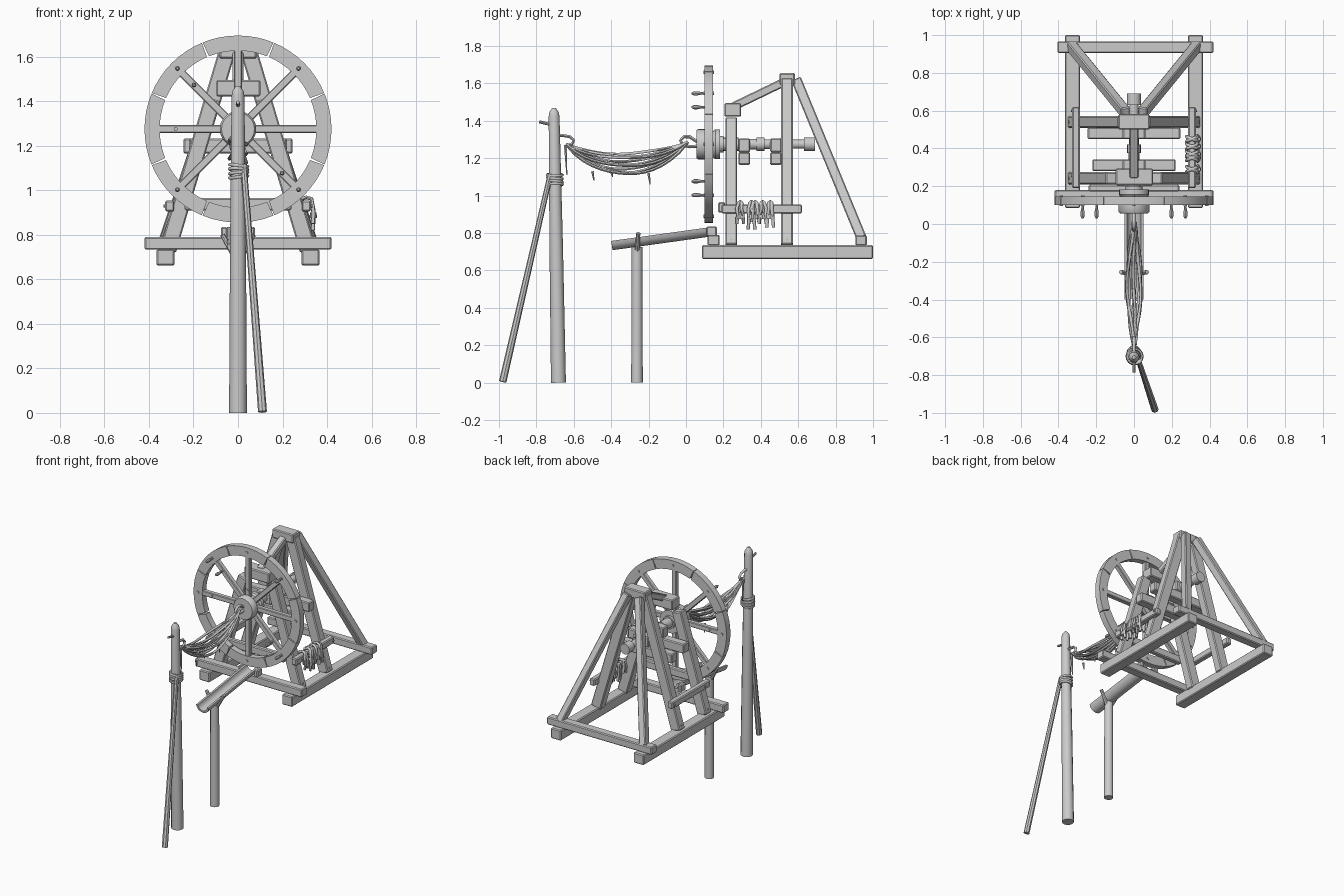
import bpy, bmesh, math, random
from mathutils import Vector, Matrix

if "Cube" in bpy.data.objects:
    bpy.data.objects.remove(bpy.data.objects["Cube"])

random.seed(4)
GREY = bpy.data.materials.new("weathered_grey")
GREY.diffuse_color = (0.6, 0.6, 0.6, 1)
GREY.use_nodes = True
GREY.node_tree.nodes["Principled BSDF"].inputs["Base Color"].default_value = GREY.diffuse_color
CZ = 1.275          # height of the wheel axis


def finish(name, bm, bevel=0.0, smooth=False):
    bmesh.ops.recalc_face_normals(bm, faces=bm.faces)
    me = bpy.data.meshes.new(name)
    bm.to_mesh(me)
    bm.free()
    ob = bpy.data.objects.new(name, me)
    bpy.context.collection.objects.link(ob)
    me.materials.append(GREY)
    if bevel:
        m = ob.modifiers.new("edge", 'BEVEL')
        m.width, m.segments = bevel, 1
    if smooth:
        bpy.ops.object.select_all(action='DESELECT')
        ob.select_set(True)
        bpy.context.view_layer.objects.active = ob
        bpy.ops.object.shade_smooth_by_angle(angle=math.radians(40))
    return ob


def frame(p0, p1, side):
    z = (p1 - p0).normalized()
    y = (side - z * side.dot(z)).normalized()
    x = y.cross(z)
    m = Matrix((x, y, z)).transposed().to_4x4()
    m.translation = (p0 + p1) / 2
    return m


def beam(name, p0, p1, w, t, side=(0, 1, 0), bevel=0.006):
    """Squared timber from p0 to p1; t is its thickness along side."""
    p0, p1 = Vector(p0), Vector(p1)
    bm = bmesh.new()
    m = frame(p0, p1, Vector(side)) @ Matrix.Diagonal((w, t, (p1 - p0).length, 1))
    bmesh.ops.create_cube(bm, size=1, matrix=m)
    return finish(name, bm, bevel)


def box(name, x0, x1, y0, y1, z0, z1):
    zm, ym = (z0 + z1) / 2, (y0 + y1) / 2
    return beam(name, (x0, ym, zm), (x1, ym, zm), z1 - z0, y1 - y0)


def lathe(name, p0, p1, prof, n=12):
    """Turned part along p0-p1; prof lists (fraction along, radius)."""
    p0, p1 = Vector(p0), Vector(p1)
    d = p1 - p0
    side = Vector((0, 0, 1)) if abs(d.normalized().z) < 0.9 else Vector((0, 1, 0))
    m = frame(p0, p1, side)
    L = d.length
    bm = bmesh.new()
    rings = [[bm.verts.new(m @ Vector((r * math.cos(2 * math.pi * k / n),
              r * math.sin(2 * math.pi * k / n), (f - 0.5) * L))) for k in range(n)]
             for f, r in prof]
    for a, b in zip(rings, rings[1:]):
        for k in range(n):
            bm.faces.new((a[k], a[(k + 1) % n], b[(k + 1) % n], b[k]))
    bm.faces.new(rings[0])
    bm.faces.new(rings[-1])
    return finish(name, bm, smooth=True)


def rod(name, p0, p1, r0, r1=None, n=8):
    return lathe(name, p0, p1, [(0, r0), (1, r0 if r1 is None else r1)], n)


def rope(name, pts, r, closed=False):
    cu = bpy.data.curves.new(name, 'CURVE')
    cu.dimensions, cu.bevel_depth, cu.bevel_resolution = '3D', r, 1
    cu.use_fill_caps = True
    sp = cu.splines.new('POLY')
    sp.points.add(len(pts) - 1)
    for p, c in zip(sp.points, pts):
        p.co = (*c, 1)
    sp.use_cyclic_u = closed
    cu.materials.append(GREY)
    ob = bpy.data.objects.new(name, cu)
    bpy.context.collection.objects.link(ob)
    bpy.ops.object.select_all(action='DESELECT')
    ob.select_set(True)
    bpy.context.view_layer.objects.active = ob
    bpy.ops.object.convert(target='MESH')
    bpy.ops.object.shade_smooth_by_angle(angle=math.radians(60))


# Base frame
box("front_sill", -.42, .42, .115, .18, .733, .79)
box("rear_sill", -.405, .42, .905, .967, .733, .787)
for s in (-1, 1):
    box("side_sill", s * .326 - .04, s * .326 + .04, .085, 1.0, .662, .735)
    # A-frame legs, rear braces, side rails
    beam("rear_leg", (s * .315, .54, .73), (s * .05, .54, 1.62), .075, .062)
    beam("front_leg", (s * .315, .242, .73), (s * .113, .242, 1.41), .075, .064)
    beam("rear_brace", (s * .33, .94, .77), (s * .045, .59, 1.62), .05, .055, (0, 1, .4))
    box("side_rail", s * .307 - .02, s * .307 + .02, .19, .62, .905, .953)
    for y, z, x in ((.242, .765, .335), (.54, .765, .335), (.255, .93, .322), (.6, .93, .322)):
        rod("frame_peg", (s * (x - .03), y, z), (s * (x + .012), y, z), .007)
    box("trough_cheek", s * .062 - .014, s * .062 + .014, .11, .165, .785, .835)
box("low_crossbar", -.24, .24, .172, .208, .91, .965)

# Caps, ridge brace and bearing beams
box("front_cap", -.097, .1, .205, .295, 1.422, 1.495)
box("rear_cap", -.083, .083, .50, .582, 1.592, 1.655)
beam("ridge_brace", (0, .25, 1.475), (0, .53, 1.61), .05, .045, (0, 0, 1))
for n, x, y0, y1 in (("front", .22, .28, .342), ("rear", .245, .45, .512)):
    box(n + "_bearing_beam", -x, x, y0, y1, 1.165, 1.232)
    box(n + "_bearing_block", -.06, .06, y0, y1, 1.232, 1.305)

# Axle and hub
lathe("axle", (0, .15, CZ), (0, .69, CZ), [(0, .035), (.24, .035), (.24, .028), (.42, .028),
      (.42, .036), (.5, .036), (.5, .026), (.66, .026), (.66, .034), (.76, .034), (.76, .024),
      (.89, .024), (.89, .037), (1, .037)], 16)
lathe("hub", (0, .055, CZ), (0, .2, CZ), [(0, .05), (0, .074), (.08, .082), (.34, .082),
      (.42, .07), (.62, .07), (.7, .08), (.88, .08), (.88, .045), (1, .045)], 20)

# Wheel rim: eight curved segments with narrow joints
bm = bmesh.new()
for k in range(8):
    secs = []
    for i in range(9):
        f = i / 4 - 1
        sec = []
        for r, gap, y in ((.352, .014, .1), (.42, .004, .1), (.42, .004, .145), (.352, .014, .145)):
            a = k * math.pi / 4 + f * (math.pi / 8 - gap)
            sec.append(bm.verts.new((r * math.sin(a), y, CZ + r * math.cos(a))))
        secs.append(sec)
    for a, b in zip(secs, secs[1:]):
        for j in range(4):
            bm.faces.new((a[j], a[(j + 1) % 4], b[(j + 1) % 4], b[j]))
    bm.faces.new(secs[0])
    bm.faces.new(secs[-1])
finish("wheel_rim", bm, smooth=True)


def on_wheel(a, r, y):
    return (r * math.sin(a), y, CZ + r * math.cos(a))


# Spokes, rim bolts and long handle pegs
for k in range(8):
    a = k * math.pi / 4
    beam("spoke", on_wheel(a, .05, .122), on_wheel(a, .362, .122), .035, .034, bevel=.004)
    rod("rim_bolt", on_wheel(a, .385, .094), on_wheel(a, .385, .15), .009)
    if k in (0, 6):
        rod("spoke_bolt", on_wheel(a, .28 if k else .115, .098), on_wheel(a, .28 if k else .115, .145), .009)
for k, r in ((1, .385), (3, .385), (5, .385), (7, .385), (7, .28), (3, .28)):
    a = k * math.pi / 4
    lathe("handle_peg", on_wheel(a, r, .03), on_wheel(a, r, .11),
          [(0, .005), (.15, .011), (.4, .011), (.65, .007), (1, .007)], 8)

# Tall post with cap, prop pole, nail and lashings
lathe("tall_post", (0, -.682, 0), (0, -.706, 1.468),
      [(0, .04), (.5, .036), (.97, .029), (.985, .025), (1, .01)], 12)
rod("prop_pole", (.11, -.98, .005), (.025, -.725, 1.115), .02, .014)
rod("post_nail", (0, -.785, 1.395), (0, -.7, 1.375), .008)
for i in range(4):
    z = 1.06 + i * .017
    rope("post_lashing", [(.003 + .04 * math.cos(t * math.pi / 8), -.701 + .04 * math.sin(t * math.pi / 8),
         z + .005 * math.cos(t * math.pi / 8 + i)) for t in range(16)], .008, True)
rope("post_hook", [(0, -.70, 1.32), (0, -.66, 1.322), (0, -.62, 1.315), (0, -.6, 1.295),
                   (0, -.61, 1.275), (0, -.64, 1.27)], .009)
rope("hub_hook", [(0, .08, 1.275), (0, .02, 1.315), (0, -.01, 1.315), (0, -.03, 1.295),
                  (0, -.015, 1.27), (0, .02, 1.262), (0, .08, 1.265)], .01)

# Sagging skein between hub and post
for i in range(9):
    amp = (i % 3 - 1) * .033
    sag = .055 + .014 * i
    pts = []
    for j in range(15):
        t = j / 14
        s = math.sin(math.pi * t)
        pts.append((amp * s + .006 * math.sin(9 * t + i), .01 - .65 * t,
                    1.287 - .012 * t - sag * (4 * t * (1 - t)) ** .85 + .006 * math.sin(7 * t + 2 * i) * s))
    rope("skein_strand", pts, .0085)
for x, y, z, d in ((0, -.645, 1.27, .16), (.02, -.5, 1.13, .05), (-.01, -.2, 1.12, .06), (.01, -.4, 1.13, .03)):
    rod("loose_end", (x, y, z), (x, y + .008, z - d), .009, .003, 6)

# Short forked post
rod("short_post", (0, -.262, 0), (0, -.262, .725), .031, .029, 12)
for s in (-1, 1):
    rod("post_fork", (s * .01, -.262, .695), (s * .07, -.255, .8), .014, .011)

# Half-round trough
bm = bmesh.new()
p0, p1 = Vector((0, -.4, .758)), Vector((0, .155, .835))
up = Vector((0, -.137, .99))
ends = []
for p in (p0, p1):
    loop = []
    for r, ks in ((.05, range(9)), (.036, range(8, -1, -1))):
        for k in ks:
            a = math.pi + math.pi * k / 8
            loop.append(bm.verts.new(p + Vector((r * math.cos(a), 0, 0)) + up * r * math.sin(a)))
    ends.append(loop)
n = len(ends[0])
for k in range(n):
    bm.faces.new((ends[0][k], ends[0][(k + 1) % n], ends[1][(k + 1) % n], ends[1][k]))
for e in ends:
    for k in range(8):
        bm.faces.new((e[k], e[k + 1], e[n - 2 - k], e[n - 1 - k]))
finish("trough", bm, smooth=True)

# Cords looped over the right rail
for y, low in ((.29, .85), (.35, .82), (.37, .86), (.41, .85), (.45, .83)):
    for dy in (-.014, .014):
        q = random.uniform(-.01, .01)
        rope("hanging_cord", [(.336, y + dy * 1.3, low), (.34, y + dy, low + .05), (.336, y + dy + q, .93),
             (.33, y + dy * .6, .962), (.307, y, .968), (.284, y - dy * .6, .96),
             (.278, y - dy, .92), (.282, y - dy, low + .03)], .009)
    rod("cord_knot", (.338, y, .875), (.338, y, .9), .018, .014, 8)
